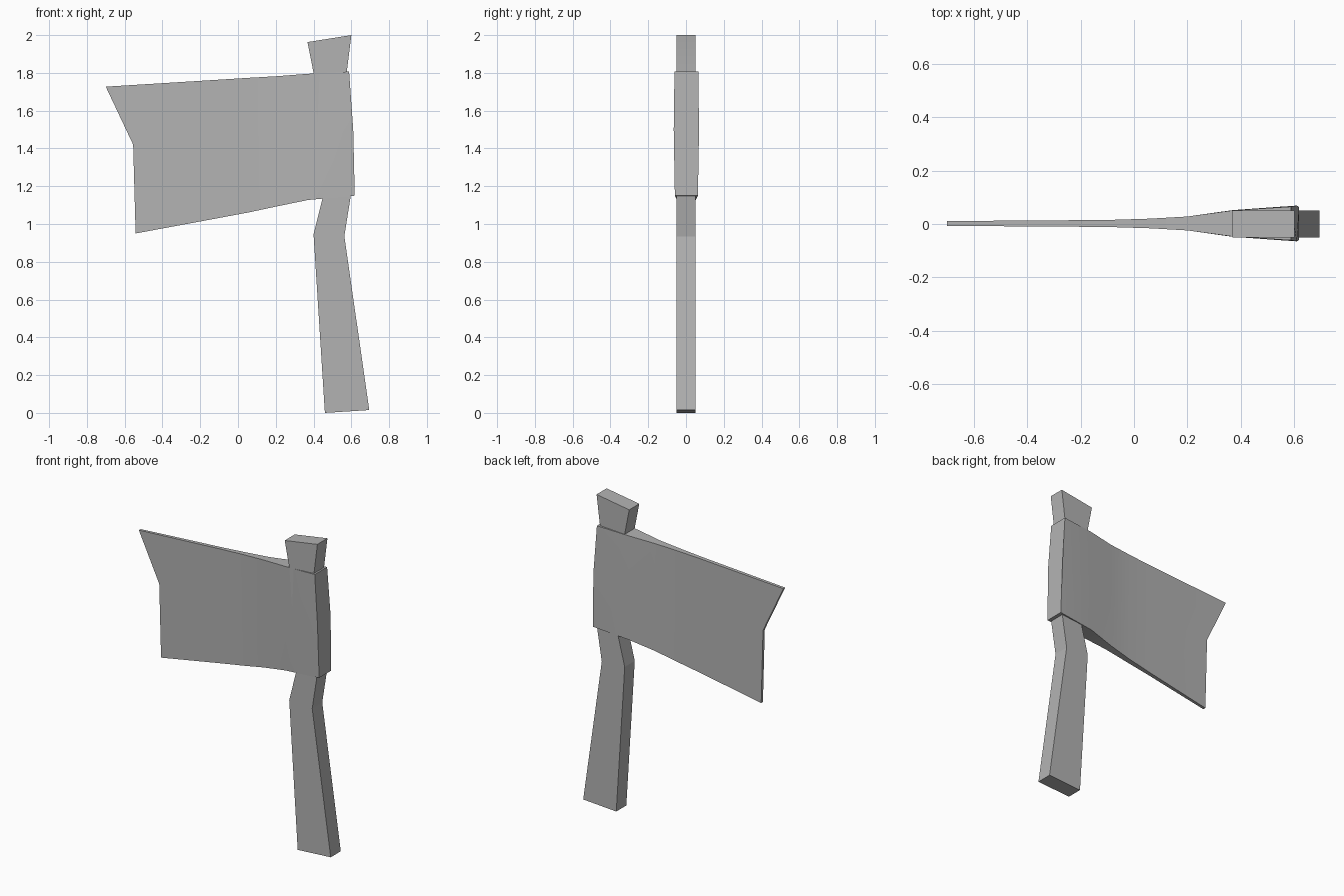
import bpy, bmesh, math

cube = bpy.data.objects.get("Cube")
if cube:
    bpy.data.objects.remove(cube, do_unlink=True)

grey = bpy.data.materials.new("plain grey")
grey.use_nodes = True
color = (0.45, 0.45, 0.45, 1)
grey.diffuse_color = color
grey.node_tree.nodes["Principled BSDF"].inputs["Base Color"].default_value = color


def loft(name, sections, smooth_angle):
    """Skin a list of matching closed sections and cap both ends."""
    bm = bmesh.new()
    rings = [[bm.verts.new(p) for p in s] for s in sections]
    n = len(rings[0])
    for a, b in zip(rings, rings[1:]):
        for i in range(n):
            j = (i + 1) % n
            bm.faces.new((a[i], a[j], b[j], b[i]))
    bm.faces.new(rings[0])
    bm.faces.new(rings[-1])
    bmesh.ops.recalc_face_normals(bm, faces=bm.faces)
    mesh = bpy.data.meshes.new(name)
    bm.to_mesh(mesh)
    bm.free()
    mesh.materials.append(grey)
    obj = bpy.data.objects.new(name, mesh)
    bpy.context.collection.objects.link(obj)
    bpy.ops.object.select_all(action="DESELECT")
    obj.select_set(True)
    bpy.context.view_layer.objects.active = obj
    bpy.ops.object.shade_smooth_by_angle(angle=math.radians(smooth_angle))
    return obj


# Handle: bent bar of constant depth, left and right edge at each level
levels = [((0.46, 0.0), (0.695, 0.015)),
          ((0.40, 0.945), (0.563, 0.935)),
          ((0.45, 1.145), (0.597, 1.15)),
          ((0.40, 1.80), (0.575, 1.80)),
          ((0.368, 1.963), (0.60, 2.0))]
d = 0.051
loft("handle", [[(l[0], -d, l[1]), (r[0], -d, r[1]), (r[0], d, r[1]), (l[0], d, l[1])]
                for l, r in levels], 10)

# Axe head: columns from the cutting edge to the poll,
# each with bottom, middle and top points as (x, z, half thickness)
columns = [
    [(-0.542, 0.95, 0.009), (-0.555, 1.42, 0.009), (-0.70, 1.727, 0.009)],
    [(-0.10, 1.032, 0.013), (-0.10, 1.42, 0.013), (-0.10, 1.764, 0.013)],
    [(0.06, 1.062, 0.018), (0.06, 1.43, 0.018), (0.06, 1.774, 0.018)],
    [(0.20, 1.092, 0.026), (0.20, 1.44, 0.026), (0.20, 1.782, 0.026)],
    [(0.37, 1.127, 0.049), (0.37, 1.45, 0.05), (0.37, 1.795, 0.049)],
    [(0.618, 1.15, 0.061), (0.61, 1.50, 0.067), (0.588, 1.807, 0.063)],
]
mid_y = 0.002
loft("axe_head", [[(x, mid_y - h, z) for x, z, h in c] +
                  [(x, mid_y + h, z) for x, z, h in reversed(c)]
                  for c in columns], 30)
